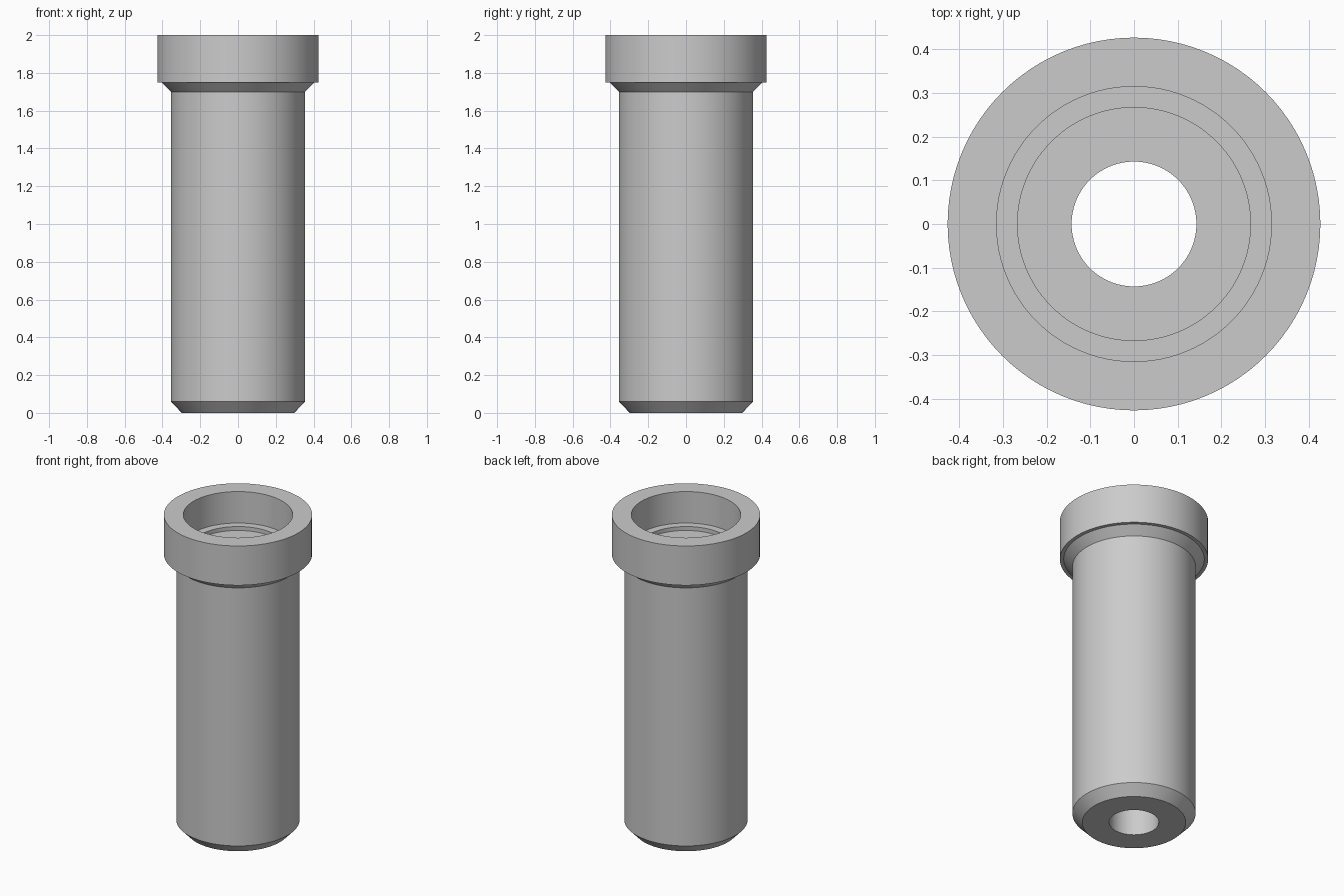
import bpy
import bmesh
import math

cube = bpy.data.objects.get("Cube")
if cube:
    bpy.data.objects.remove(cube, do_unlink=True)

# Plain grey metal
grey = bpy.data.materials.new("grey_metal")
grey.use_nodes = True
colour = (0.6, 0.6, 0.6, 1)
grey.diffuse_color = colour
grey.node_tree.nodes["Principled BSDF"].inputs["Base Color"].default_value = colour


def lathe(name, profile, material, segments=96):
    """Revolve a closed (radius, height) profile around z."""
    bm = bmesh.new()
    verts = [bm.verts.new((r, 0, z)) for r, z in profile]
    edges = [bm.edges.new((a, b)) for a, b in zip(verts, verts[1:] + verts[:1])]
    bmesh.ops.spin(bm, geom=verts + edges, cent=(0, 0, 0), axis=(0, 0, 1),
                   angle=math.tau, steps=segments, use_merge=False)
    bmesh.ops.remove_doubles(bm, verts=bm.verts, dist=0.0001)
    bmesh.ops.recalc_face_normals(bm, faces=bm.faces)
    mesh = bpy.data.meshes.new(name)
    bm.to_mesh(mesh)
    bm.free()
    mesh.materials.append(material)
    obj = bpy.data.objects.new(name, mesh)
    bpy.context.collection.objects.link(obj)
    bpy.ops.object.select_all(action="DESELECT")
    obj.select_set(True)
    bpy.context.view_layer.objects.active = obj
    bpy.ops.object.shade_smooth_by_angle(angle=math.radians(30))
    return obj


# Outside: chamfered foot, long barrel, flared neck and collar
outside = [(0.298, 0), (0.355, 0.06), (0.355, 1.70),
           (0.405, 1.75), (0.427, 1.75), (0.427, 2)]
# Inside: stepped socket, then a narrow through bore
inside = [(0.315, 2), (0.315, 1.8), (0.267, 1.8),
          (0.267, 1.775), (0.143, 1.775), (0.143, 0)]

lathe("flanged_sleeve", outside + inside, grey)
